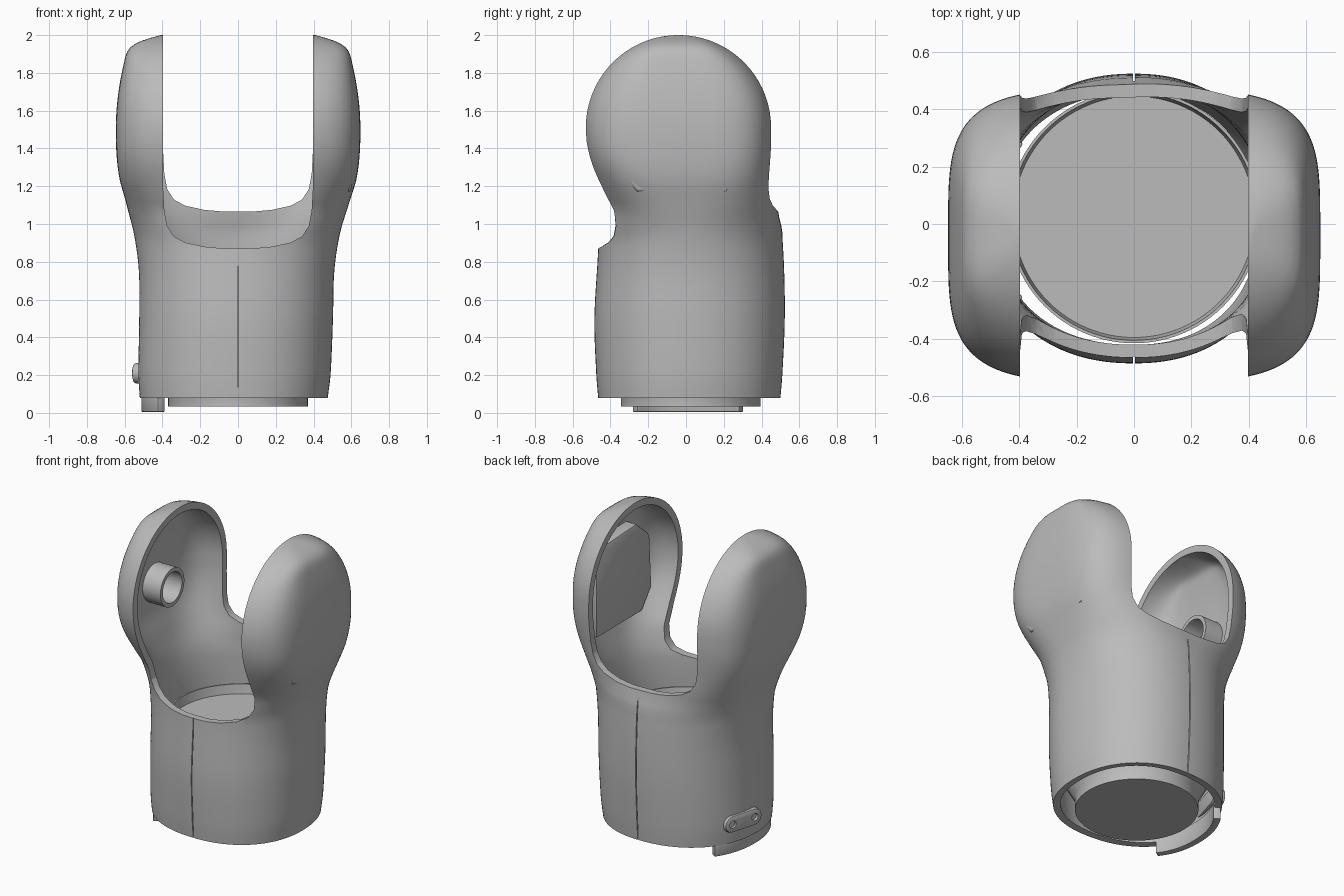
import bpy, bmesh, math
from mathutils import Vector, Matrix

if "Cube" in bpy.data.objects:
    bpy.data.objects.remove(bpy.data.objects["Cube"])

grey = bpy.data.materials.new("plain grey")
grey.diffuse_color = (0.5, 0.5, 0.5, 1)
grey.use_nodes = True
grey.node_tree.nodes["Principled BSDF"].inputs["Base Color"].default_value = grey.diffuse_color


def make(name, bm, smooth=True):
    bmesh.ops.recalc_face_normals(bm, faces=bm.faces[:])
    me = bpy.data.meshes.new(name)
    bm.to_mesh(me)
    bm.free()
    ob = bpy.data.objects.new(name, me)
    bpy.context.collection.objects.link(ob)
    me.materials.append(grey)
    return ob


def finish(ob, angle=40):
    bpy.ops.object.select_all(action='DESELECT')
    ob.select_set(True)
    bpy.context.view_layer.objects.active = ob
    for m in list(ob.modifiers):
        bpy.ops.object.modifier_apply(modifier=m.name)
    bpy.ops.object.shade_smooth_by_angle(angle=math.radians(angle))


def cut(ob, cutter):
    m = ob.modifiers.new("cut", 'BOOLEAN')
    m.object, m.operation, m.solver = cutter, 'DIFFERENCE', 'EXACT'
    cutter.hide_render = True
    cutter.hide_set(True)


def prism(name, pts, axis_from, axis_to, place):
    """Extrude a 2D outline; place(u, v, w) gives the 3D point."""
    bm = bmesh.new()
    a = [bm.verts.new(place(u, v, axis_from)) for u, v in pts]
    b = [bm.verts.new(place(u, v, axis_to)) for u, v in pts]
    n = len(pts)
    bm.faces.new(a)
    bm.faces.new(b[::-1])
    for i in range(n):
        bm.faces.new((a[i], b[i], b[(i + 1) % n], a[(i + 1) % n]))
    return make(name, bm)


def lathe(name, profile, matrix, closed=False, seg=64):
    bm = bmesh.new()
    rings = [[bm.verts.new(matrix @ Vector((r * math.cos(2 * math.pi * i / seg),
              r * math.sin(2 * math.pi * i / seg), z))) for i in range(seg)] for r, z in profile]
    pairs = list(zip(rings, rings[1:])) + ([(rings[-1], rings[0])] if closed else [])
    for a, b in pairs:
        for i in range(seg):
            j = (i + 1) % seg
            bm.faces.new((a[i], a[j], b[j], b[i]))
    if not closed:
        bm.faces.new(rings[0])
        bm.faces.new(rings[-1])
    return make(name, bm)


def spline(keys, z):
    """Smooth curve through (z, value) keys."""
    if z <= keys[0][0]:
        return keys[0][1]
    for i in range(len(keys) - 1):
        (z0, v0), (z1, v1) = keys[i], keys[i + 1]
        if z <= z1:
            za, va = keys[max(i - 1, 0)]
            zb, vb = keys[min(i + 2, len(keys) - 1)]
            h = z1 - z0
            m0, m1 = (v1 - va) / (z1 - za) * h, (vb - v0) / (zb - z0) * h
            t = (z - z0) / h
            return ((2*t**3 - 3*t*t + 1) * v0 + (t**3 - 2*t*t + t) * m0
                    + (3*t*t - 2*t**3) * v1 + (t**3 - t*t) * m1)
    return keys[-1][1]


def ease(a, b, z):
    t = min(1, max(0, (z - a) / (b - a)))
    return t * t * (3 - 2 * t)


# Side, front and back outlines of the sleeve with its two cheeks
SIDE = [(.08, .475), (.2, .49), (.5, .503), (.75, .51), (.95, .54), (1.1, .585), (1.25, .63),
        (1.45, .648), (1.65, .64), (1.85, .605), (1.93, .575), (1.97, .51), (2, .41)]
LEFT_EXTRA = [(.08, .045), (.5, .02), (.75, .015), (1, .01), (1.2, 0), (2, 0)]
FRONT = [(.08, .465), (.2, .475), (.5, .485), (.87, .465), (1.1, .46)]
BACK = [(.08, .5), (.2, .51), (.5, .523), (.8, .518), (1.06, .5), (1.1, .495)]
EDGE_F = [(.9, .35), (1, .355), (1.07, .375), (1.15, .42), (1.3, .49), (1.42, .523), (1.51, .53)]
EDGE_B = [(.9, .38), (1, .385), (1.1, .415), (1.2, .43), (1.4, .449), (1.51, .45)]


def section(z, t):
    p = 2.2 + 1.8 * ease(.9, 1.4, z)
    yc = -.04 * ease(.9, 1.4, z)
    c, s = math.cos(t), math.sin(t)
    X = spline(SIDE, z) + (spline(LEFT_EXTRA, z) if c < 0 else 0)
    if z > 1.51:
        w = max(.01, .49 * math.sqrt(max(0, 1 - ((z - 1.51) / .49) ** 2)))
    else:
        w = spline(EDGE_F, z) + yc if s < 0 else spline(EDGE_B, z) - yc
    w /= (1 - (.4 / X) ** p) ** (1 / p)
    low = spline(FRONT, z) + yc if s < 0 else spline(BACK, z) - yc
    k = ease(.9, 1.1, z)
    B = low * (1 - k) + w * k
    x = math.copysign(abs(c) ** (2 / p), c) * X
    y = math.copysign(abs(s) ** (2 / p), s) * B + yc
    return Vector((x, y, z))


# Sleeve shell
N = 128
zs = [.08 + 1.43 * i / 36 for i in range(37)]
zs += [1.51 + .49 * math.sin(math.pi / 2 * i / 18) for i in range(1, 19)]
bm = bmesh.new()
rows = [[bm.verts.new(section(z, 2 * math.pi * (i + .5) / N)) for i in range(N)] for z in zs]
for a, b in zip(rows, rows[1:]):
    for i in range(N):
        j = (i + 1) % N
        bm.faces.new((a[i], a[j], b[j], b[i]))
bm.faces.new(rows[-1])
shell = make("sleeve_shell", bm)
sol = shell.modifiers.new("wall", 'SOLIDIFY')
sol.thickness, sol.offset = .045, -1

# Front and back U-shaped openings
for label, floor, y0, y1 in (("front", .87, -1, .03), ("back", 1.065, -.03, 1)):
    half = [(.397, 2.3), (.397, floor + .33), (.39, floor + .2), (.375, floor + .12),
            (.34, floor + .065), (.28, floor + .032), (.18, floor + .01), (.08, floor + .001)]
    pts = half + [(-x, z) for x, z in reversed(half)]
    cut(shell, prism(label + "_opening_cutter", pts, y0, y1, lambda u, v, w: (u, w, v)))

# Fine seam grooves
for label, y0, y1 in (("front", -.6, -.462), ("back", .497, .6)):
    pts = [(-.003, 0), (.003, 0), (.003, 1.2), (-.003, 1.2)]
    cut(shell, prism(label + "_seam_cutter", pts, y0, y1, lambda u, v, w: (u, w, v)))
finish(shell)

# Plug inside the sleeve, with a shallow recessed top
lathe_plug = lathe("inner_plug", [(.37, .035), (.37, .12), (.44, .25), (.44, .71), (.43, .71), (.42, .65)],
                   Matrix.Translation((0, .025, 0)), seg=96)
finish(lathe_plug, 30)

# Lower tab hanging from the left wall
bm = bmesh.new()
angles = [math.pi + (-.62 + 1.24 * i / 24) for i in range(25)]
tab_rows = []
for z in (.005, .13):
    ring = []
    for t in angles:
        v = section(.08, t)
        ring.append(bm.verts.new((v.x + .008, v.y, z)))
    tab_rows.append(ring)
for i in range(24):
    bm.faces.new((tab_rows[0][i], tab_rows[0][i + 1], tab_rows[1][i + 1], tab_rows[1][i]))
for f in bm.faces:
    f.normal_update()
tab = make("lower_tab", bm)
sol = tab.modifiers.new("wall", 'SOLIDIFY')
sol.thickness = .045
sol.offset = -1 if tab.data.polygons[12].normal.x < 0 else 1
sol.use_rim = True
bev = tab.modifiers.new("soft", 'BEVEL')
bev.width, bev.segments = .006, 2
finish(tab)

# Capsule clasp with two holes on the left wall
tilt = Matrix.Translation((-.497, .135, .21)) @ Matrix.Rotation(math.radians(-16), 4, 'Z')
pts = []
for i in range(26):
    a = -math.pi / 2 + math.pi * (i % 13) / 12 + (math.pi if i > 12 else 0)
    pts.append(((.085 if i < 13 else -.085) + .055 * math.cos(a), .055 * math.sin(a)))
clasp = prism("clasp", pts, -.03, .05, lambda u, v, w: tilt @ Vector((w, u, v)))
bev = clasp.modifiers.new("soft", 'BEVEL')
bev.width, bev.segments, bev.limit_method = .012, 2, 'ANGLE'
for u in (-.085, .085):
    hole = [(u + .024 * math.cos(k * math.pi / 8), .024 * math.sin(k * math.pi / 8)) for k in range(16)]
    cut(clasp, prism("clasp_hole_cutter", hole, -.1, -.012, lambda a, b, w: tilt @ Vector((w, a, b))))
finish(clasp)

# Ring boss inside the left cheek
turn = Matrix.Translation((-.6, -.015, 1.44)) @ Matrix.Rotation(math.pi / 2, 4, 'Y')
finish(lathe("ring_boss", [(.125, 0), (.125, .13), (.1, .13), (.1, 0)], turn, closed=True))

# Pad inside the right cheek
pad_pts = [(-.36, 1.3), (-.26, 1.17), (.22, 1.17), (.22, 1.75), (-.2, 1.77), (-.34, 1.65)]
pad = prism("cheek_pad", pad_pts, .5, .6, lambda u, v, w: (w, u, v))
bev = pad.modifiers.new("soft", 'BEVEL')
bev.width, bev.segments = .015, 2
finish(pad)
